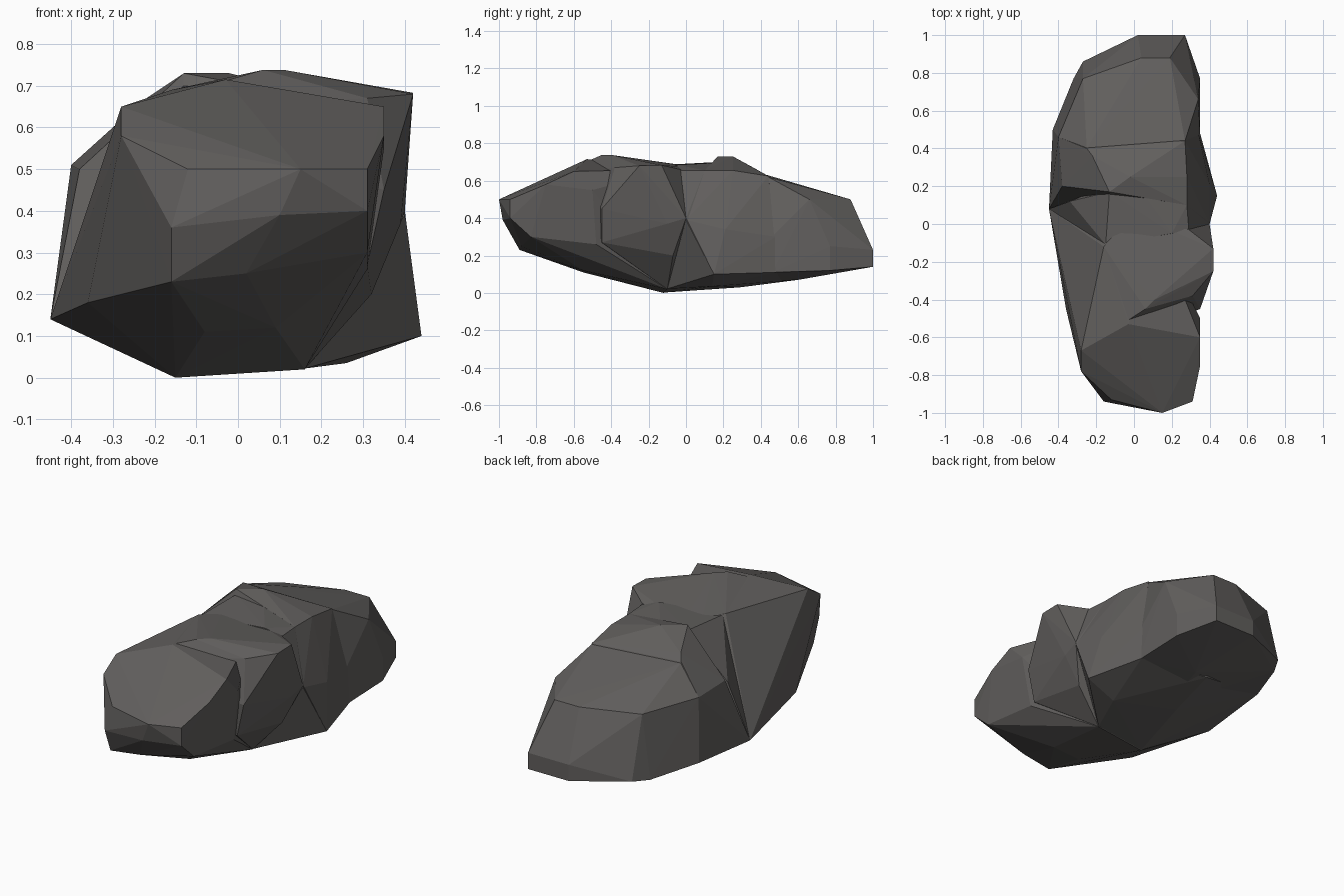
import bpy, bmesh

stone = bpy.data.materials.new("dark grey stone")
stone.diffuse_color = (0.12, 0.114, 0.110, 1)


def chunk(name, points):
    """Faceted stone chunk: convex hull of its corner points."""
    bm = bmesh.new()
    for p in points:
        bm.verts.new(p)
    bmesh.ops.convex_hull(bm, input=bm.verts[:])
    loose = [v for v in bm.verts if not v.link_faces]
    bmesh.ops.delete(bm, geom=loose, context='VERTS')
    bmesh.ops.recalc_face_normals(bm, faces=bm.faces[:])
    me = bpy.data.meshes.new(name)
    bm.to_mesh(me)
    bm.free()
    me.materials.append(stone)
    ob = bpy.data.objects.new(name, me)
    bpy.context.collection.objects.link(ob)
    return ob


# blunt front end
nose = chunk("boulder", [
    (0.15, -1.0, 0.50), (0.31, -0.94, 0.50), (0.31, -0.94, 0.40), (0.10, -0.98, 0.39),
    (-0.16, -0.94, 0.36), (-0.16, -0.89, 0.23), (0.02, -0.88, 0.25), (0.31, -0.83, 0.30),
    (-0.12, -0.93, 0.50), (-0.28, -0.78, 0.58), (-0.28, -0.67, 0.65),
    (0.35, -0.75, 0.58), (0.35, -0.60, 0.65), (0.35, -0.50, 0.55), (0.31, -0.48, 0.26),
    (-0.36, -0.45, 0.18), (-0.08, -0.55, 0.11), (0.09, -0.55, 0.12),
    (-0.03, -0.53, 0.715), (-0.15, -0.12, 0.0), (0.16, -0.10, 0.02),
    (-0.16, -0.12, 0.69), (-0.45, 0.08, 0.14), (0.15, -0.10, 0.66)])

# raised middle with the projecting right shoulder
middle = chunk("middle_chunk", [
    (-0.28, -0.67, 0.64), (0.06, -0.45, 0.738), (0.11, -0.40, 0.738),
    (0.31, -0.38, 0.67), (0.42, -0.25, 0.68), (0.42, -0.13, 0.683),
    (0.35, -0.45, 0.45), (0.31, -0.45, 0.27), (0.39, -0.10, 0.37), (0.40, 0.0, 0.40),
    (0.32, -0.07, 0.20), (0.29, -0.03, 0.66), (-0.02, 0.06, 0.67), (-0.08, -0.03, 0.685),
    (-0.16, -0.12, 0.69), (-0.36, -0.45, 0.18), (-0.45, 0.08, 0.14),
    (-0.15, -0.12, 0.001), (0.16, -0.10, 0.021)])

# shallow saddle between the two humps
saddle = chunk("saddle_chunk", [
    (-0.15, -0.11, 0.685), (-0.08, -0.03, 0.685), (-0.13, 0.17, 0.70), (-0.02, 0.25, 0.70),
    (0.20, -0.05, 0.685), (0.28, 0.10, 0.655), (0.29, -0.03, 0.655), (0.40, 0.0, 0.40),
    (0.44, 0.15, 0.10), (-0.34, 0.12, 0.45), (-0.45, 0.08, 0.141), (0.26, 0.14, 0.04),
    (0.16, -0.10, 0.03), (-0.15, -0.11, 0.01)])

# rear hump
rear = chunk("rear_chunk", [
    (-0.13, 0.17, 0.73), (-0.02, 0.25, 0.73), (-0.22, 0.36, 0.67), (-0.20, 0.26, 0.66),
    (0.28, 0.10, 0.655), (0.28, 0.25, 0.655), (0.27, 0.44, 0.625),
    (-0.40, 0.46, 0.51), (-0.38, 0.20, 0.50), (-0.25, 0.40, 0.645),
    (0.34, 0.48, 0.30), (0.35, 0.48, 0.11), (0.40, 0.21, 0.34), (0.37, 0.33, 0.30),
    (0.44, 0.15, 0.10), (0.26, 0.14, 0.035), (-0.05, 0.29, 0.03), (0.0, 0.60, 0.07),
    (-0.43, 0.50, 0.17), (-0.45, 0.08, 0.14), (-0.15, -0.12, 0.002),
    (0.16, -0.10, 0.022), (0.40, 0.0, 0.39)])

# tail tapering to the back edge
tail = chunk("tail_chunk", [
    (-0.25, 0.40, 0.64), (0.27, 0.44, 0.62), (0.34, 0.66, 0.50), (0.19, 0.88, 0.50),
    (0.04, 0.88, 0.50), (-0.27, 0.77, 0.50), (-0.40, 0.46, 0.51),
    (0.27, 1.0, 0.23), (0.02, 1.0, 0.23), (0.27, 1.0, 0.14), (0.02, 1.0, 0.14),
    (-0.16, 0.89, 0.15), (-0.27, 0.86, 0.16), (-0.32, 0.77, 0.15), (-0.43, 0.50, 0.17),
    (0.35, 0.77, 0.25), (0.34, 0.62, 0.28), (0.34, 0.46, 0.30), (0.35, 0.77, 0.12),
    (0.35, 0.62, 0.12), (0.35, 0.46, 0.11), (0.05, 0.80, 0.105), (0.08, 0.60, 0.07),
    (0.0, 0.28, 0.05), (-0.1, 0.30, 0.50), (0.1, 0.30, 0.50)])

# fuse the chunks into one boulder
parts = (middle, saddle, rear, tail)
for part in parts:
    mod = nose.modifiers.new("fuse", 'BOOLEAN')
    mod.operation = 'UNION'
    mod.solver = 'EXACT'
    mod.object = part
bpy.context.view_layer.update()
fused = bpy.data.meshes.new_from_object(
    nose.evaluated_get(bpy.context.evaluated_depsgraph_get()))
nose.modifiers.clear()
nose.data = fused
for part in parts:
    bpy.data.objects.remove(part)
fused.materials.clear()
fused.materials.append(stone)
for poly in fused.polygons:
    poly.material_index = 0
    poly.use_smooth = False
